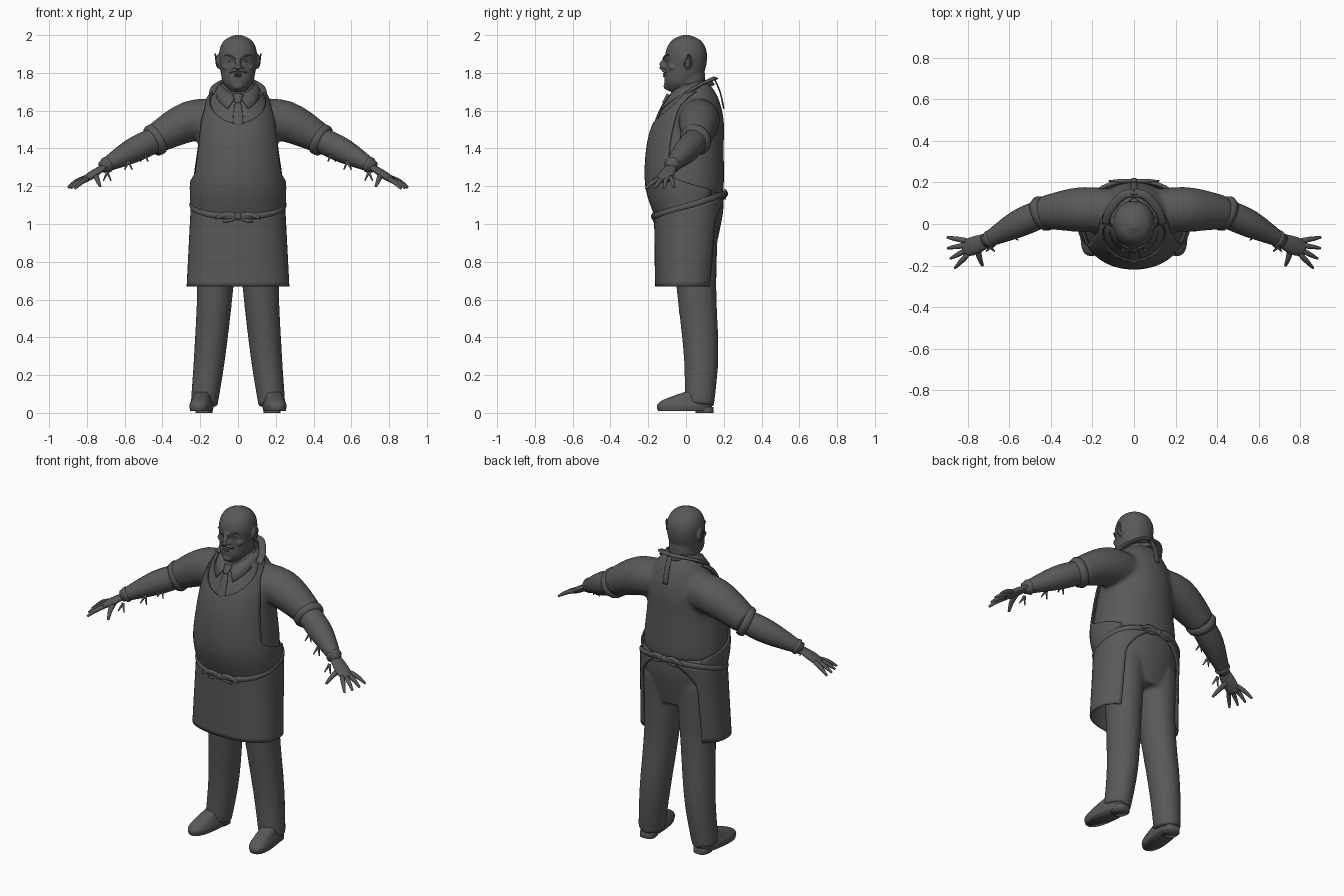
import bpy, bmesh, math
from mathutils import Vector, Matrix

default_cube = bpy.data.objects.get("Cube")
if default_cube:
    bpy.data.objects.remove(default_cube)

GREY = (.1, .1, .1, 1)
SIDES = (1, -1)
X_AXIS, Y_AXIS, Z_AXIS = Matrix.Identity(3)

material = bpy.data.materials.new("charcoal grey")
material.use_nodes = True
material.diffuse_color = GREY
shader = next(node for node in material.node_tree.nodes if node.type == 'BSDF_PRINCIPLED')
shader.inputs["Base Color"].default_value = GREY


def spline(rows, steps=4):
    """Smooth curve through rows of numbers."""
    rows = [Vector(row) for row in rows]
    result = []
    for i in range(len(rows) - 1):
        before, a, b = rows[max(i - 1, 0)], rows[i], rows[i + 1]
        after = rows[min(i + 2, len(rows) - 1)]
        for k in range(steps):
            t = k / steps
            bend_a, bend_b = (b - before) / 2, (after - a) / 2
            rest = (b - a) * 3 - bend_a * 2 - bend_b
            result.append(a + bend_a * t + rest * t**2 + ((a - b) * 2 + bend_a + bend_b) * t**3)
    return result + [rows[-1]]


def skin(bm, rows, closed=True):
    """Join rows of points into a surface, capped when closed."""
    rows = [[bm.verts.new(point) for point in row] for row in rows]
    count = len(rows[0])
    for lower, upper in zip(rows, rows[1:]):
        for i in range(count if closed else count - 1):
            j = (i + 1) % count
            bm.faces.new((lower[i], lower[j], upper[j], upper[i]))
    if closed:
        bm.faces.new(rows[0][::-1])
        bm.faces.new(rows[-1])


def finish(name, bm, mirror=False, thickness=0, voxel=0, soften=6):
    bmesh.ops.recalc_face_normals(bm, faces=bm.faces)
    mesh = bpy.data.meshes.new(name)
    bm.to_mesh(mesh)
    bm.free()
    mesh.materials.append(material)
    mesh.polygons.foreach_set("use_smooth", [True] * len(mesh.polygons))
    part = bpy.data.objects.new(name, mesh)
    bpy.context.collection.objects.link(part)
    if mirror:
        part.modifiers.new("mirror", 'MIRROR')
    if thickness:
        shell = part.modifiers.new("thickness", 'SOLIDIFY')
        shell.thickness, shell.offset = thickness, 0
    if voxel:
        blend = part.modifiers.new("blend", 'REMESH')
        blend.mode, blend.voxel_size, blend.use_smooth_shade = 'VOXEL', voxel, True
        relax = part.modifiers.new("soften", 'SMOOTH')
        relax.iterations = soften


def around(angle, z, half_width, front, back, power=.95):
    """Point on a rounded level section; angle zero faces the front."""
    across, along = math.sin(angle), math.cos(angle)
    across = math.copysign(abs(across) ** power, across)
    along = math.copysign(abs(along) ** power, along)
    return Vector((half_width * across, (front + back) / 2 - (back - front) / 2 * along, z))


def stack(bm, sections, power=.95, count=32):
    """Level sections given as height, half width, front and back."""
    skin(bm, [[around(i * math.tau / count, *row, power) for i in range(count)]
              for row in spline(sections)])


def tube(bm, path, radii, flat=1, up=Z_AXIS, count=16):
    """Sweep along a smooth path; flat scales the radius along up."""
    rows = spline([(*point, radius) for point, radius in zip(path, radii)])
    points = [row.to_3d() for row in rows]
    rings = []
    for i, (point, row) in enumerate(zip(points, rows)):
        ahead, behind = points[min(i + 1, len(points) - 1)], points[max(i - 1, 0)]
        side = (ahead - behind).cross(up).normalized()
        top = side.cross(ahead - behind).normalized() * flat
        turns = [k * math.tau / count for k in range(count)]
        rings.append([point + (side * math.cos(a) + top * math.sin(a)) * row[-1] for a in turns])
    skin(bm, rings)


def ball(bm, at, size):
    matrix = Matrix.Translation(at) @ Matrix.Diagonal((*size, 1))
    bmesh.ops.create_uvsphere(bm, u_segments=16, v_segments=12, radius=1, matrix=matrix)


# Shirt: torso blended with short sleeves
TORSO = spline([(1.04, .23, -.15, .18), (1.2, .24, -.2, .2), (1.4, .215, -.195, .2), (1.55, .195, -.155, .2),
                (1.67, .15, -.09, .17), (1.75, .08, -.05, .12)])
bm = bmesh.new()
stack(bm, TORSO[3:])
for side in SIDES:
    tube(bm, [(.06 * side, .06, 1.56), (.25 * side, .07, 1.545), (.44 * side, .055, 1.45)], (.1, .11, .08))
finish("shirt", bm, voxel=.012, soften=10)

# Trousers: hips blended with two legs
bm = bmesh.new()
stack(bm, [(.86, .19, -.07, .155), (1.05, .23, -.12, .195), (1.17, .235, -.12, .2)])
for side in SIDES:
    tube(bm, [(.18 * side, .07, .04), (.15 * side, .08, .3), (.12 * side, .055, .67), (.11 * side, .045, 1)],
         (.072, .084, .097, .115), flat=1.1, up=Y_AXIS)
finish("trousers", bm, voxel=.012, soften=5)

# Shoes with low heels, toes turned out
bm = bmesh.new()
stack(bm, [(.01, .055, -.15, .13), (.04, .06, -.155, .14), (.07, .05, -.12, .14), (.11, .04, -.01, .14)], power=.8)
stack(bm, [(0, .045, .05, .145), (.03, .045, .05, .145)], power=.7)
bmesh.ops.rotate(bm, verts=bm.verts, cent=Y_AXIS / 10, matrix=Matrix.Rotation(math.radians(7), 3, 'Z'))
bmesh.ops.translate(bm, verts=bm.verts, vec=X_AXIS * .18)
finish("shoes", bm, mirror=True)

# Apron bib: scooped neck above, sides sweeping back to the waist
WAIST, SCOOP, BIB_TOP, GAP = 1.04, 1.53, 1.7, .012


def torso_at(z):
    lower, upper = next(pair for pair in zip(TORSO, TORSO[1:]) if z <= pair[1][0])
    return lower.lerp(upper, (z - lower[0]) / (upper[0] - lower[0]))


bm = bmesh.new()
rows, row_count, columns = [], 48, 12
for k in range(row_count + 1):
    z = WAIST + (BIB_TOP - WAIST) * k / row_count
    height, half_width, front, back = torso_at(z)
    inner = 72 * (max(0, z - SCOOP) / (BIB_TOP - SCOOP)) ** .6
    outer = min(128, 66 + 64 * (max(0, 1.28 - z) * 10) ** 2) + 30 * (max(0, z - 1.6) * 10) ** 2
    rows.append([around(math.radians(inner + (outer - inner) * i / columns), z,
                        half_width + GAP, front - GAP, back + GAP) for i in range(columns + 1)])
skin(bm, rows, closed=False)
finish("apron_bib", bm, mirror=True, thickness=.008)

# Apron skirt: open at the back, closing towards the waist
bm = bmesh.new()
rows, row_count, columns = [], 16, 48
for k in range(row_count + 1):
    rise = k / row_count
    limit = math.radians(137 + 40 * max(0, rise * 3 - 2) ** 2)
    angles = [limit * (i * 2 / columns - 1) for i in range(columns + 1)]
    rows.append([around(a, .67 + rise * (.37 + .06 * (1 - math.cos(a))), .268 - .022 * rise,
                        -.16 - .005 * rise, .16 + .045 * rise, power=.84) for a in angles])
skin(bm, rows, closed=False)
finish("apron_skirt", bm, thickness=.008)

# Waist tie dipping at the front, with a bow at front and back
bm = bmesh.new()
turns = [math.tau * i / 24 for i in range(25)]
belt = [around(a, WAIST + .06 * (1 - math.cos(a)), .247, -.17, .207, power=.9) for a in turns]
tube(bm, belt, [.01] * len(belt), flat=1.6)
for knot in (belt[0], belt[12]):
    ball(bm, knot, (.02, .015, .02))
    for side in SIDES:
        loop = [knot, knot + Vector((.06 * side, 0, .01)), knot + Vector((.12 * side, 0, -.01))]
        tail = [knot, knot + Vector((.04 * side, 0, -.02)), knot + Vector((.08 * side, 0, -.025))]
        tube(bm, loop, (.008, .01, .004), flat=1.5)
        tube(bm, tail, (.006, .006, .004), flat=1.5)
finish("waist_tie", bm)

# Neck strap and its loose end down the back
bm = bmesh.new()
tube(bm, [(.135, 0, 1.69), (.12, .06, 1.73), (.06, .135, 1.765), (0, .15, 1.77)], [.02] * 4, flat=.4)
finish("neck_strap", bm, mirror=True)
bm = bmesh.new()
tube(bm, [(0, .145, 1.78), (0, .18, 1.7), (0, .2, 1.61)], [.004] * 3, flat=4, up=X_AXIS)
finish("strap_end", bm)

# Head, neck, nose, brows and ears
bm = bmesh.new()
stack(bm, [(1.62, .08, -.05, .11), (1.8, .08, -.06, .1)])
stack(bm, [(1.7, .04, -.09, 0), (1.75, .08, -.115, .07), (1.83, .095, -.11, .105), (1.91, .1, -.108, .11),
           (1.97, .075, -.078, .08), (2, .02, -.02, .02)])
ball(bm, at=(0, -.1, 1.73), size=(.03, .02, .02))
tube(bm, [(0, -.1, 1.89), (0, -.12, 1.86), (0, -.13, 1.835), (0, -.11, 1.825)], (.01, .012, .016, .015))
for side in SIDES:
    tube(bm, [(.015 * side, -.11, 1.875), (.07 * side, -.08, 1.89)], (.01, .006))
    ball(bm, at=(.105 * side, .01, 1.86), size=(.014, .022, .038))
    ball(bm, at=(.016 * side, -.115, 1.83), size=(.01, .012, .01))
    ball(bm, at=(.06 * side, -.065, 1.83), size=(.025, .03, .02))
finish("head", bm, voxel=.006, soften=4)

# Moustache, eyebrows, eyes, ear rims and lips
bm = bmesh.new()
for side in SIDES:
    tube(bm, [(0, -.12, 1.815), (.025 * side, -.118, 1.813), (.045 * side, -.105, 1.8)], (.008, .009, .004))
    tube(bm, [(.013 * side, -.12, 1.875), (.04 * side, -.11, 1.89), (.07 * side, -.09, 1.895)], (.004, .005, .003))
    ball(bm, at=(.04 * side, -.094, 1.865), size=(.014, .01, .008))
    tube(bm, [(.11 * side, -.01, 1.84), (.12 * side, .015, 1.9), (.113 * side, .022, 1.84)], [.004] * 3, up=X_AXIS)
for lip_height in (1.795, 1.783):
    ball(bm, at=(0, -.113, lip_height), size=(.02, .01, .006))
finish("face_details", bm)

# Shirt collar and necktie
bm = bmesh.new()
for side in SIDES:
    fold = [(0, .13, 1.765), (.09 * side, .05, 1.75), (.07 * side, -.05, 1.715), (.005 * side, -.085, 1.68)]
    edge = [(0, .15, 1.735), (.115 * side, .05, 1.71), (.105 * side, -.07, 1.655), (.055 * side, -.13, 1.61)]
    skin(bm, [spline(fold), spline(edge)], closed=False)
finish("collar", bm, thickness=.008)
bm = bmesh.new()
tube(bm, [(0, -.09, 1.685), (0, -.12, 1.64)], (.026, .015), flat=.5, up=Y_AXIS)
tube(bm, [(0, -.115, 1.645), (0, -.14, 1.59), (0, -.17, 1.51)], (.015, .024, .03), flat=.3, up=Y_AXIS)
finish("necktie", bm)

# Forearms
bm = bmesh.new()
elbow, wrist = Vector((.44, .05, 1.445)), Vector((.72, -.085, 1.3))
tube(bm, [(.36, .06, 1.485), elbow, (.56, 0, 1.387), wrist], (.07, .068, .066, .032))
finish("forearms", bm, mirror=True)

# Sleeve rims, wrist cuffs and hanging ties
bm = bmesh.new()
arm = (wrist - elbow).normalized()
for centre, radius in ((elbow, .088), (wrist - arm * .03, .044)):
    reach = arm * radius / 4
    tube(bm, [centre - reach, centre, centre + reach], (radius * .94, radius, radius * .9))
for along in (.2, .5, .9):
    knot = elbow.lerp(wrist, along) - Vector((0, .04, .04))
    for spread in (-.02, .02):
        tube(bm, [knot, knot + Vector((spread, -.02, -.045))], (.008, .003), up=Y_AXIS)
finish("cuffs_and_ties", bm, mirror=True)

# Hands: flat palm, four fanned fingers and a thumb
bm = bmesh.new()
tube(bm, [(.69, -.07, 1.315), (.77, -.104, 1.262), (.82, -.12, 1.23)], (.03, .044, .036), flat=.45)
for i in range(4):
    base = Vector((.81, -.08, 1.245)).lerp(Vector((.8, -.145, 1.238)), i / 3)
    fan = math.radians(10 - 19 * i)
    reach = Vector((math.cos(fan), math.sin(fan), -.55)) * .092
    tube(bm, [base, base + reach / 2 + Z_AXIS * .006, base + reach], (.013, .012, .006))
tube(bm, [(.755, -.11, 1.26), (.745, -.16, 1.235), (.73, -.2, 1.2)], (.016, .013, .007))
finish("hands", bm, mirror=True)
